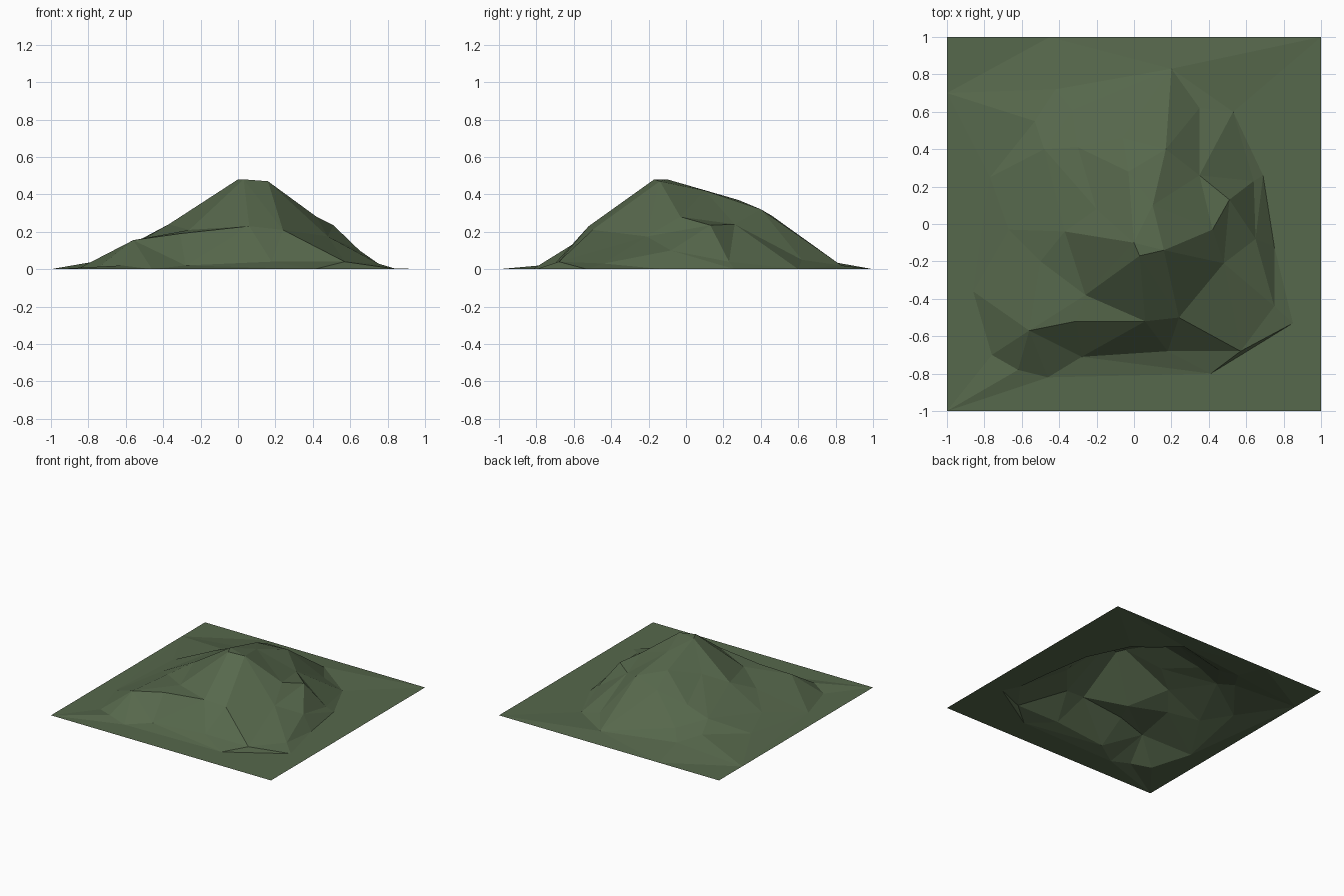
import bpy
from mathutils import Vector
from mathutils.geometry import delaunay_2d_cdt

verts, index, edges = [], {}, []


def add(x, y, z):
    key = (x, y)
    if key not in index:
        index[key] = len(verts)
        verts.append((x, y, z))
    return index[key]


def crease(*pts):
    """A polyline that stays an edge of the terrain."""
    ids = [add(*p) for p in pts]
    edges.extend(zip(ids, ids[1:]))


# Square ground border
crease((-1, -1, 0), (1, -1, 0), (1, 1, 0), (-0.45, 1, 0), (-1, 1, 0),
       (-1, 0.7, 0), (-1, -1, 0))

# Summit ridge, running down the right shoulder
crease((-0.03, 0.28, 0.37), (0, -0.1, 0.48), (0.03, -0.17, 0.48),
       (0.16, -0.14, 0.47), (0.42, -0.03, 0.28), (0.51, 0.13, 0.235),
       (0.64, 0.23, 0.04))
# Back ridge
crease((0.16, -0.14, 0.47), (0.10, 0.10, 0.42), (0.17, 0.40, 0.32),
       (0.35, 0.62, 0.05), (0.2, 0.83, 0.02))
# Right notch
crease((0.35, 0.26, 0.24), (0.51, 0.13, 0.235), (0.48, -0.21, 0.175))
# Front left shoulder
crease((0.03, -0.17, 0.48), (-0.26, -0.38, 0.21), (-0.56, -0.57, 0.155),
       (-0.76, -0.70, 0))
# Front ledge
crease((-0.56, -0.57, 0.155), (-0.31, -0.52, 0.19), (0.06, -0.52, 0.23),
       (0.24, -0.50, 0.21), (0.48, -0.21, 0.175), (0.65, -0.08, 0.1))
crease((0.16, -0.14, 0.47), (0.24, -0.50, 0.21))
# Front foot
crease((-0.86, -0.36, 0), (-0.76, -0.70, 0), (-0.62, -0.78, 0.02),
       (-0.46, -0.82, 0), (-0.28, -0.71, 0.02), (0.18, -0.68, 0.04),
       (0.57, -0.68, 0.04), (0.75, -0.44, 0.03), (0.65, -0.08, 0.1),
       (0.64, 0.23, 0.04))
crease((-0.28, -0.71, 0.02), (0.41, -0.80, 0), (0.57, -0.68, 0.04),
       (0.85, -0.53, 0), (0.41, -0.80, 0))
# Right and back foot
crease((0.85, -0.53, 0), (0.75, -0.12, 0), (0.69, 0.26, 0), (0.53, 0.60, 0),
       (0.2, 0.83, 0.02))
# Left slope
crease((-0.26, -0.38, 0.21), (-0.50, -0.20, 0.165), (-0.67, -0.03, 0.08),
       (-0.37, -0.04, 0.24), (-0.2, 0.08, 0.31), (0, -0.1, 0.48))
crease((-0.86, -0.36, 0), (-0.67, -0.03, 0.08), (-0.77, 0.25, 0.04),
       (-1, 0.7, 0))
# Back left slope
crease((-0.03, 0.28, 0.37), (-0.06, 0.46, 0.285), (0.17, 0.40, 0.32))
crease((-0.06, 0.46, 0.285), (-0.30, 0.41, 0.21), (-0.48, 0.40, 0.14),
       (-0.53, 0.55, 0.08), (-0.33, 0.61, 0.105), (0.2, 0.83, 0.02))
crease((-0.53, 0.55, 0.08), (-0.42, 0.72, 0.05), (-0.45, 1, 0))

# Triangulate in plan, keeping every crease
flat = [Vector(v[:2]) for v in verts]
co, _, faces, orig, _, _ = delaunay_2d_cdt(flat, edges, [], 0, 1e-5)
pts = [(c.x, c.y, verts[o[0]][2] if o else 0.02) for c, o in zip(co, orig)]

mesh = bpy.data.meshes.new("hill_terrain")
mesh.from_pydata(pts, [], faces)
mesh.update()
hill = bpy.data.objects.new("hill_terrain", mesh)
bpy.context.collection.objects.link(hill)

grass = bpy.data.materials.new("dark_grass_green")
grass.diffuse_color = (0.094, 0.138, 0.072, 1)
mesh.materials.append(grass)
